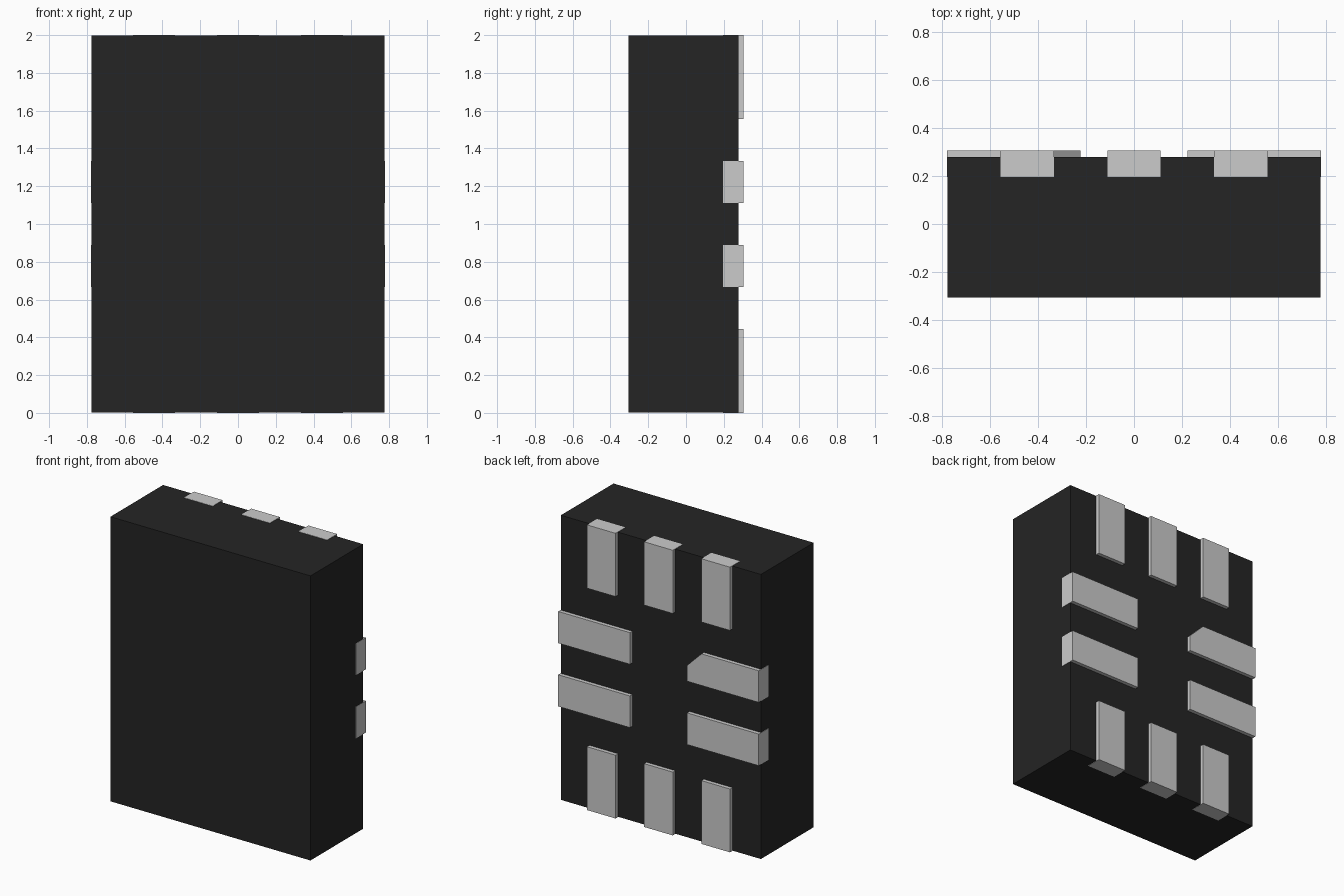
import bpy, bmesh

if "Cube" in bpy.data.objects:
    bpy.data.objects.remove(bpy.data.objects["Cube"])

W, H = 0.778, 2.0          # half width, height
BACK, FACE = 0.305, 0.278  # pad outer face, body back face
GAP = 0.002                # pads stand slightly proud of the body sides


def prism(name, outline, y0, y1, mat=None):
    """Extrude an x-z outline from y0 to y1."""
    bm = bmesh.new()
    base = bm.faces.new([bm.verts.new((x, y0, z)) for x, z in outline])
    ext = bmesh.ops.extrude_face_region(bm, geom=[base])["geom"]
    bmesh.ops.translate(bm, vec=(0, y1 - y0, 0),
                        verts=[v for v in ext if isinstance(v, bmesh.types.BMVert)])
    bmesh.ops.recalc_face_normals(bm, faces=bm.faces)
    me = bpy.data.meshes.new(name)
    bm.to_mesh(me)
    bm.free()
    ob = bpy.data.objects.new(name, me)
    bpy.context.collection.objects.link(ob)
    if mat:
        me.materials.append(mat)
    return ob


def rect(x0, x1, z0, z1):
    return [(x0, z0), (x1, z0), (x1, z1), (x0, z1)]


# Chip body
black = bpy.data.materials.new("black_plastic")
black.diffuse_color = (0.018, 0.018, 0.018, 1)
black.use_nodes = True
black.node_tree.nodes["Principled BSDF"].inputs["Base Color"].default_value = black.diffuse_color
prism("chip_body", rect(-W + GAP, W - GAP, GAP, H - GAP), -BACK, FACE, black)

# Contact pads along the top and bottom edges
PAD_IN, HALF, LENGTH = 0.195, 0.111, 0.444
for x in (-0.444, 0, 0.444):
    prism("bottom_pad", rect(x - HALF, x + HALF, 0, LENGTH), PAD_IN, BACK)
    prism("top_pad", rect(x - HALF, x + HALF, H - LENGTH, H), PAD_IN, BACK)

# Contact pads along both sides; the first pad has a clipped inner corner
INNER = 0.222
for z in (0.778, 1.222):
    z0, z1 = z - HALF, z + HALF
    prism("right_pad", rect(INNER, W, z0, z1), PAD_IN, BACK)
    if z < 1:
        prism("left_pad", rect(-W, -INNER, z0, z1), PAD_IN, BACK)
    else:
        clipped = [(-W, z0), (-INNER, z0), (-INNER, z), (-INNER - HALF, z1), (-W, z1)]
        prism("first_pad", clipped, PAD_IN, BACK)
